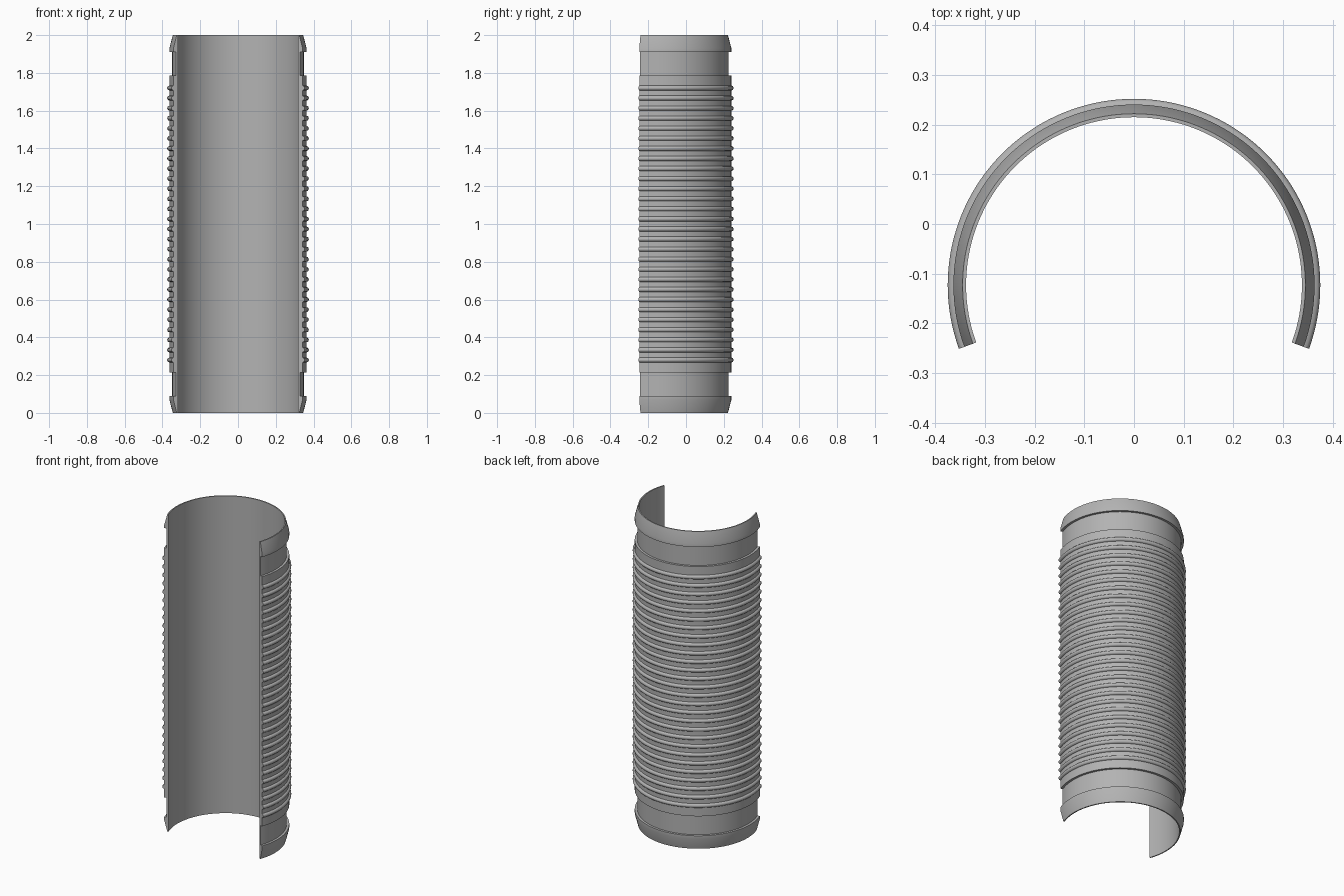
import bpy
import bmesh
from math import sin, cos, pi, radians
from mathutils import Matrix, Vector

if "Cube" in bpy.data.objects:
    bpy.data.objects.remove(bpy.data.objects["Cube"])

HEIGHT = 2.0
CENTRE_Y = -0.123
INNER, RIM, GROOVE, BODY = 0.338, 0.345, 0.349, 0.3635
RIB_COUNT, RIB_FIRST, RIB_LAST = 28, 0.28, 1.72
RIB_HEIGHT, RIB_HALF = 0.0115, 0.0125
OVERHANG = radians(20)      # the arc runs this far past a half circle
SEGMENTS = 88

grey = bpy.data.materials.new("mid grey")
grey.use_nodes = True
colour = (0.45, 0.45, 0.45, 1)
grey.diffuse_color = colour
grey.node_tree.nodes["Principled BSDF"].inputs["Base Color"].default_value = colour


def wall_profile():
    """Closed wall section as (radius, height) pairs."""
    # Bottom collar, groove and shoulder
    end = [(RIM, 0), (BODY, 0.07), (BODY, 0.09), (GROOVE, 0.09),
           (GROOVE, 0.213), (BODY, 0.213)]
    # Rounded ribs
    ribs = []
    pitch = (RIB_LAST - RIB_FIRST) / (RIB_COUNT - 1)
    for i in range(RIB_COUNT):
        mid = RIB_FIRST + i * pitch
        for k in range(7):
            a = pi * k / 6
            ribs.append((BODY + RIB_HEIGHT * sin(a), mid - RIB_HALF * cos(a)))
    # Top end mirrors the bottom
    top = [(r, HEIGHT - z) for r, z in reversed(end)]
    return [(INNER, 0)] + end + ribs + top + [(INNER, HEIGHT)]


def sweep(name, profile, start, angle):
    """Turn a closed section about the z axis and cap both cut edges."""
    bm = bmesh.new()
    turn = Matrix.Rotation(start, 3, 'Z')
    verts = [bm.verts.new(turn @ Vector((r, 0, z))) for r, z in profile]
    first = bm.faces.new(verts)
    edges = list(first.edges)
    result = bmesh.ops.spin(bm, geom=edges, axis=(0, 0, 1), cent=(0, 0, 0),
                            angle=angle, steps=SEGMENTS, use_duplicate=False)
    last = [e for e in result["geom_last"] if isinstance(e, bmesh.types.BMEdge)]
    if not any(len(f.verts) == len(profile) and f is not first for f in bm.faces):
        bmesh.ops.contextual_create(bm, geom=last)
    bmesh.ops.triangulate(bm, faces=[f for f in bm.faces if len(f.verts) > 4])
    bmesh.ops.recalc_face_normals(bm, faces=bm.faces[:])
    mesh = bpy.data.meshes.new(name)
    bm.to_mesh(mesh)
    bm.free()
    mesh.materials.append(grey)
    obj = bpy.data.objects.new(name, mesh)
    bpy.context.collection.objects.link(obj)
    return obj


sleeve = sweep("ribbed_half_sleeve", wall_profile(), -OVERHANG, pi + 2 * OVERHANG)
sleeve.location.y = CENTRE_Y
bpy.ops.object.select_all(action='DESELECT')
sleeve.select_set(True)
bpy.context.view_layer.objects.active = sleeve
bpy.ops.object.shade_smooth_by_angle(angle=radians(35))
